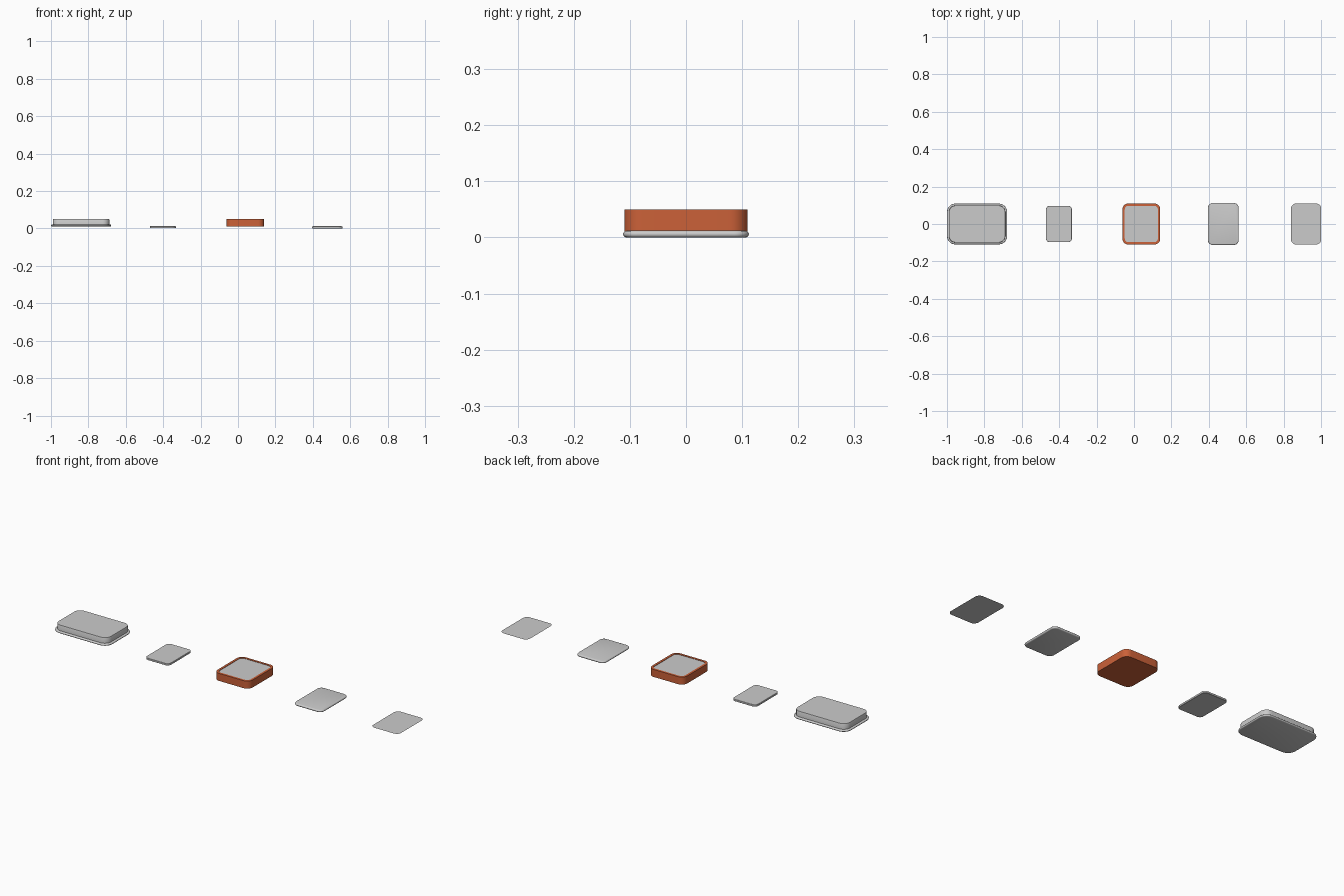
import bpy, bmesh, math

if "Cube" in bpy.data.objects:
    bpy.data.objects.remove(bpy.data.objects["Cube"])


def outline(x0, x1, hy, r, inset, n=8):
    """Rounded rectangle points, shrunk by inset."""
    cx, hx = (x0 + x1) / 2, (x1 - x0) / 2
    rr = max(r - inset, 0.004)
    ax, ay = hx - inset - rr, hy - inset - rr
    pts = []
    for q, (sx, sy) in enumerate([(1, 1), (-1, 1), (-1, -1), (1, -1)]):
        for i in range(n + 1):
            a = math.pi / 2 * (q + i / n)
            pts.append((cx + sx * ax + rr * math.cos(a), sy * ay + rr * math.sin(a)))
    return pts


def rounded_part(name, x0, x1, hy, r, rings, mat=None):
    """Stack rounded rectangles, rings = (inset, z) from bottom to top."""
    bm = bmesh.new()
    loops = [[bm.verts.new((x, y, z)) for x, y in outline(x0, x1, hy, r, inset)]
             for inset, z in rings]
    for low, high in zip(loops, loops[1:]):
        for i in range(len(low)):
            j = (i + 1) % len(low)
            bm.faces.new((low[i], low[j], high[j], high[i]))
    if len(loops) > 1:
        bm.faces.new(loops[0][::-1])
    bm.faces.new(loops[-1])
    me = bpy.data.meshes.new(name)
    bm.to_mesh(me)
    bm.free()
    ob = bpy.data.objects.new(name, me)
    bpy.context.collection.objects.link(ob)
    if mat:
        me.materials.append(mat)
    bpy.ops.object.select_all(action='DESELECT')
    ob.select_set(True)
    bpy.context.view_layer.objects.active = ob
    bpy.ops.object.shade_smooth_by_angle(angle=math.radians(35))
    return ob


def round_edge(z0, z1, steps=6, base=0.0):
    """Half-round edge profile between two heights."""
    h = (z1 - z0) / 2
    return [(base + h - h * math.cos(t), z0 + h + h * math.sin(t))
            for t in (math.pi * (i / steps - 0.5) for i in range(steps + 1))]


orange = bpy.data.materials.new("orange")
orange.diffuse_color = (0.60, 0.12, 0.04, 1)
orange.use_nodes = True
orange.node_tree.nodes["Principled BSDF"].inputs["Base Color"].default_value = orange.diffuse_color

# Wide lid with a rounded flange below a straight body
rounded_part("lid_flange", -1.0, -0.678, 0.109, 0.045, round_edge(0.011, 0.021))
rounded_part("lid_body", -0.99, -0.688, 0.099, 0.036,
             [(0, 0.016), (0, 0.048), (0.001, 0.05)])

# Small slab
rounded_part("small_slab", -0.471, -0.332, 0.097, 0.02,
             [(0.001, 0.002), (0, 0.003), (0, 0.011), (0.001, 0.012)])

# Orange tray, open at the top with a grey panel set in it
rounded_part("tray", -0.062, 0.14, 0.11, 0.032,
             [(0, 0.011), (0, 0.05), (0.012, 0.05), (0.012, 0.046)], orange)
rounded_part("tray_panel", -0.05, 0.128, 0.098, 0.02,
             [(0.0005, 0.045), (0.0005, 0.0485)])

# Slab with a fully rounded rim
rounded_part("rounded_slab", 0.395, 0.56, 0.112, 0.026, round_edge(0.0, 0.012))

# Paper-thin sheet
rounded_part("thin_sheet", 0.84, 1.0, 0.109, 0.025, [(0, 0.006)])
